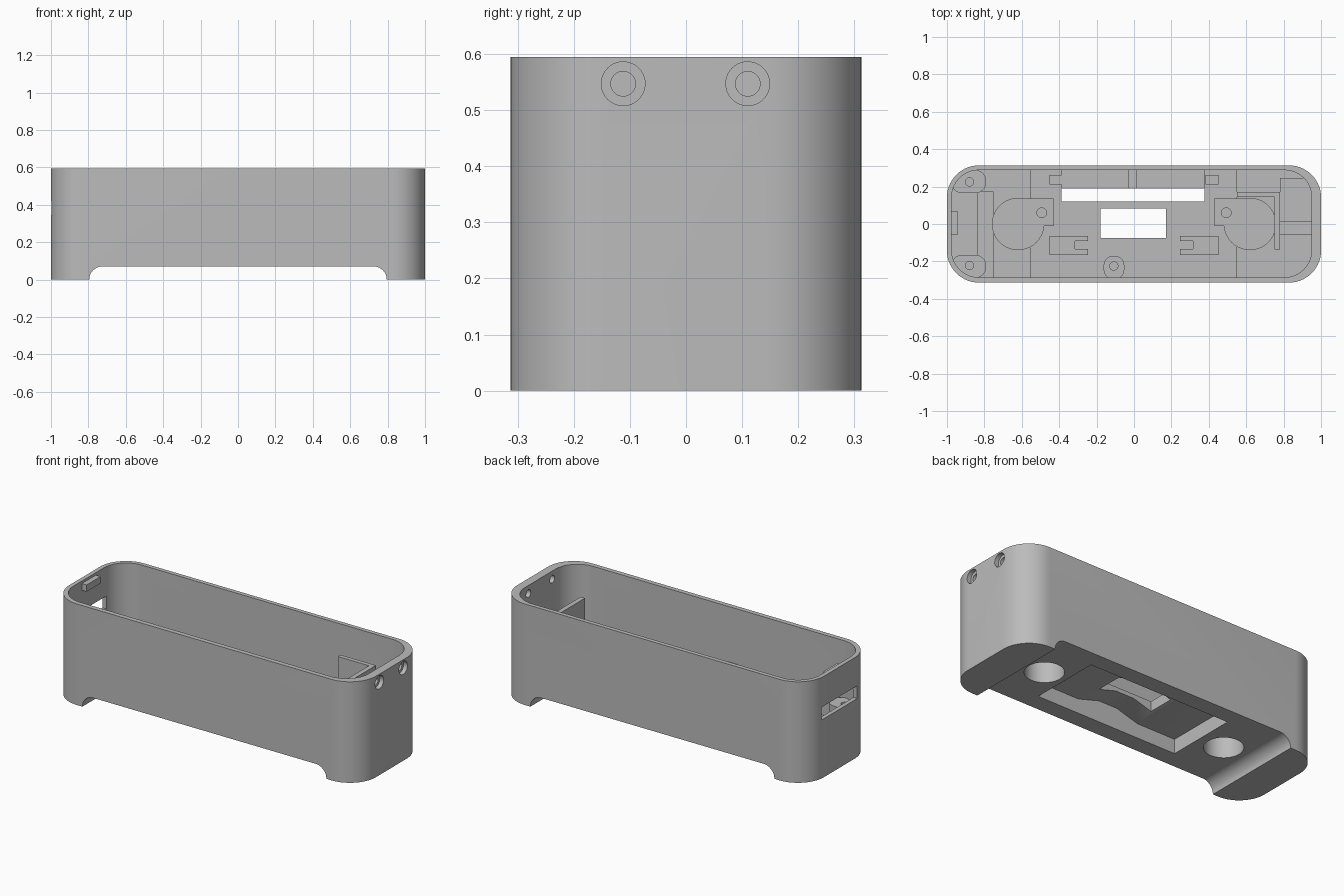
import bpy, bmesh, math
from mathutils import Vector

cube = bpy.data.objects.get("Cube")
if cube:
    bpy.data.objects.remove(cube, do_unlink=True)

grey = bpy.data.materials.new("plain_grey")
grey.use_nodes = True
COLOUR = (0.5, 0.5, 0.5, 1)
grey.diffuse_color = COLOUR
grey.node_tree.nodes["Principled BSDF"].inputs["Base Color"].default_value = COLOUR


def prism(name, points, start, end, axis="z"):
    """Extrude a 2D outline along an axis; outline is xy, xz or yz."""
    place = {"z": lambda p, t: (p[0], p[1], t),
             "y": lambda p, t: (p[0], t, p[1]),
             "x": lambda p, t: (t, p[0], p[1])}[axis]
    bm = bmesh.new()
    face = bm.faces.new([bm.verts.new(place(p, start)) for p in points])
    moved = bmesh.ops.extrude_face_region(bm, geom=[face])["geom"]
    shift = Vector(place((0, 0), end - start))
    bmesh.ops.translate(bm, vec=shift, verts=[v for v in moved if isinstance(v, bmesh.types.BMVert)])
    bmesh.ops.recalc_face_normals(bm, faces=bm.faces)
    mesh = bpy.data.meshes.new(name)
    bm.to_mesh(mesh)
    bm.free()
    mesh.materials.append(grey)
    obj = bpy.data.objects.new(name, mesh)
    bpy.context.collection.objects.link(obj)
    return obj


def rounded(x0, x1, y0, y1, r, steps=14):
    pts = []
    corners = [(x1 - r, y1 - r), (x0 + r, y1 - r), (x0 + r, y0 + r), (x1 - r, y0 + r)]
    for q, (cx, cy) in enumerate(corners):
        for i in range(steps + 1):
            a = math.pi / 2 * (q + i / steps)
            pts.append((cx + r * math.cos(a), cy + r * math.sin(a)))
    return pts


def circle(cx, cy, r, n=40):
    return [(cx + r * math.cos(2 * math.pi * i / n), cy + r * math.sin(2 * math.pi * i / n))
            for i in range(n)]


def box(name, x0, x1, y0, y1, z0, z1):
    return prism(name, [(x0, y0), (x1, y0), (x1, y1), (x0, y1)], z0, z1)


def combine(target, tool, operation="DIFFERENCE"):
    mod = target.modifiers.new("cut", "BOOLEAN")
    mod.operation, mod.solver, mod.object = operation, "EXACT", tool
    bpy.context.view_layer.objects.active = target
    bpy.ops.object.modifier_apply(modifier=mod.name)
    bpy.data.objects.remove(tool, do_unlink=True)


FLOOR, DECK, TOP = 0.12, 0.22, 0.595

# Hollow shell with a raised deck in the middle
shell = prism("shell", rounded(-1, 1, -0.313, 0.313, 0.17), 0, TOP)
combine(shell, prism("cavity", rounded(-0.975, 0.95, -0.285, 0.288, 0.145), FLOOR, 0.8))
combine(shell, box("deck", -0.555, 0.55, -0.3, 0.3, 0.1, DECK), "UNION")

# Cups over the round foot pockets, each with a screw tab
for s in (-1, 1):
    combine(shell, prism("cup", circle(s * 0.62, 0, 0.14), 0.1, DECK + 0.01), "UNION")
    tab = box("tab", min(s * 0.43, s * 0.6), max(s * 0.43, s * 0.6), -0.01, 0.135, 0.15, DECK + 0.01)
    combine(shell, tab, "UNION")

# Underside arch, stepped recess and openings
combine(shell, prism("arch", rounded(-0.795, 0.795, -0.2, 0.07, 0.07), -1, 1, "y"))
ceiling = [(-0.45, 0), (0.47, 0), (0.47, 0.155), (0.2, 0.155), (0.06, 0.195),
           (-0.06, 0.195), (-0.2, 0.155), (-0.45, 0.155)]
combine(shell, prism("recess", ceiling, -0.21, 0.215, "y"))
combine(shell, box("centre_opening", -0.178, 0.172, -0.075, 0.082, 0, 0.5))
combine(shell, box("long_slot", -0.388, 0.378, 0.12, 0.19, 0, 0.5))
for s in (-1, 1):
    combine(shell, prism("foot_pocket", circle(s * 0.605, 0, 0.105), 0, 0.19))
    combine(shell, prism("tab_hole", circle(s * 0.493, 0.06, 0.026), 0.2, 0.5))

# Counterbored screw holes in one end, a port slot in the other
for y in (-0.112, 0.11):
    combine(shell, prism("counterbore", circle(y, 0.547, 0.039), 0.975, 1.2, "x"))
    combine(shell, prism("screw_hole", circle(y, 0.547, 0.022), 0.8, 1.2, "x"))
combine(shell, box("port_slot", -1.2, -0.9, -0.165, 0.165, 0.345, 0.42))

# Interior fittings
parts = [shell]
parts.append(box("rim_tab", -0.98, -0.945, -0.06, 0.07, 0.54, 0.58))
parts.append(box("divider", 0.752, 0.78, -0.135, 0.17, 0.1, 0.48))
parts.append(box("divider_return", 0.55, 0.78, 0.145, 0.17, 0.1, 0.48))
parts.append(box("low_ledge", 0.78, 0.955, -0.06, 0.245, 0.1, 0.15))
parts.append(box("ledge_step", 0.78, 0.955, 0.01, 0.245, 0.1, 0.18))
parts.append(box("cross_rail", -0.84, -0.752, -0.29, 0.175, 0.1, 0.15))
for name, x0, x1 in (("rail_left", 0.012, 0.378), ("rail_right", -0.388, -0.03)):
    parts.append(box(name, x0, x1, 0.19, 0.29, 0.2, DECK + 0.02))
for s, side in ((-1, "right"), (1, "left")):
    x = s * 0.348
    pad = box("clip_pad_" + side, x - 0.103, x + 0.103, -0.165, -0.065, 0.2, DECK + 0.02)
    combine(pad, box("clip_notch", s * 0.28 - 0.035, s * 0.28 + 0.035, -0.135, -0.09, DECK + 0.005, 0.3))
    parts.append(pad)
    parts.append(box("back_clip_" + side, s * 0.418 - 0.035, s * 0.418 + 0.035, 0.212, 0.262, 0.2, DECK + 0.02))

# Screw posts in two corners and one at the front wall
for y, name in ((0.225, "back_post"), (-0.222, "front_post")):
    s = 1 if y > 0 else -1
    post = prism(name, rounded(-0.978, -0.79, min(s * 0.165, s * 0.289), max(s * 0.165, s * 0.289), 0.06), 0.1, 0.26)
    combine(post, prism("post_hole", circle(-0.88, y, 0.022), 0.16, 0.5))
    # Trim the post to the rounded wall
    combine(post, prism("trim", rounded(-0.99, 0.96, -0.3, 0.3, 0.157), 0, 0.5), "INTERSECT")
    parts.append(post)
front_boss = prism("front_boss", rounded(-0.162, -0.052, -0.295, -0.17, 0.052), 0.2, 0.27)
combine(front_boss, prism("boss_hole", circle(-0.108, -0.225, 0.022), 0.24, 0.5))
parts.append(front_boss)

# Smooth the curved walls, keep the edges crisp
bpy.ops.object.select_all(action="DESELECT")
for obj in parts:
    obj.select_set(True)
bpy.context.view_layer.objects.active = shell
bpy.ops.object.shade_smooth_by_angle(angle=math.radians(30))
